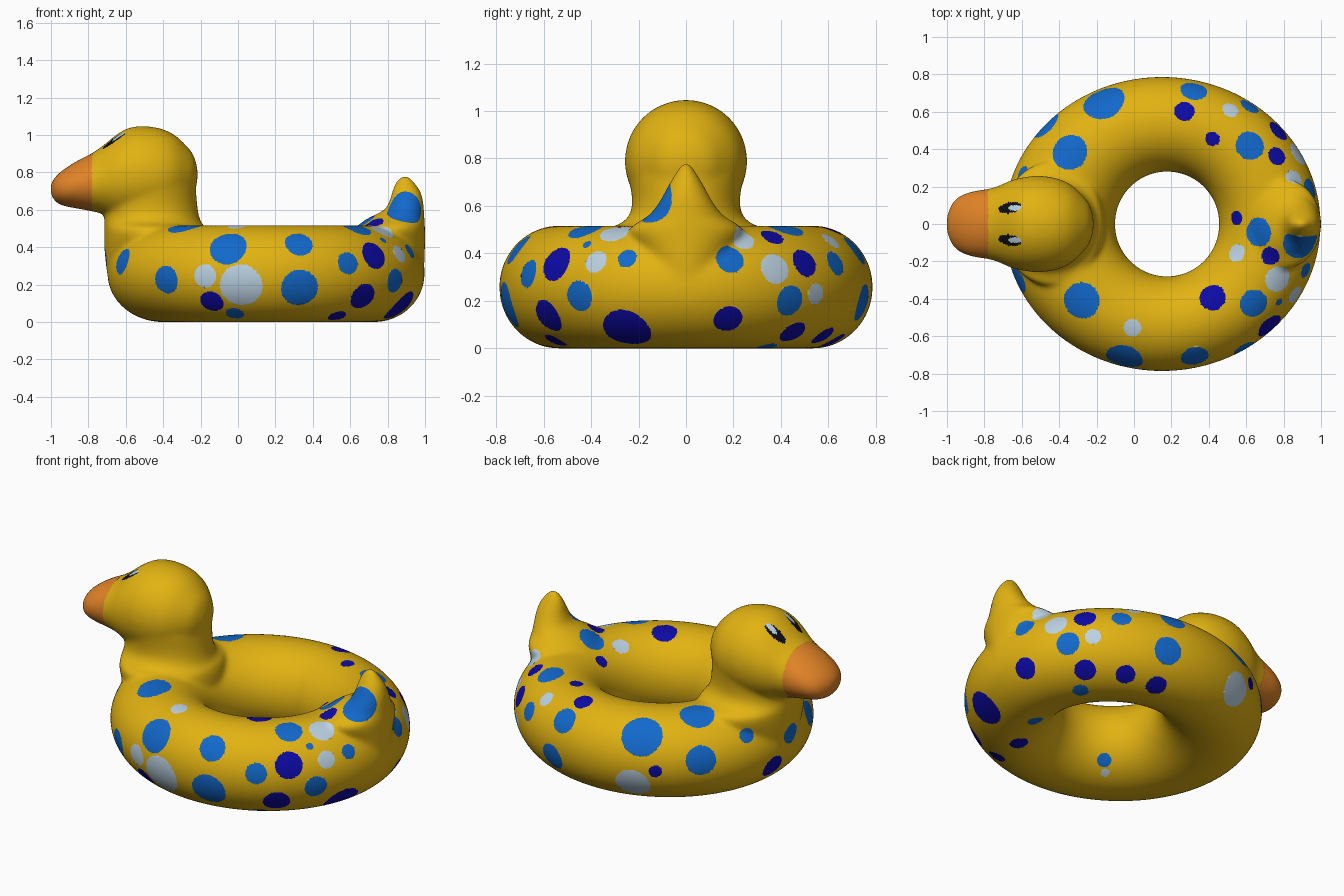
import bpy, bmesh, math
from mathutils import Vector
from mathutils.bvhtree import BVHTree
from mathutils.kdtree import KDTree

if "Cube" in bpy.data.objects:
    bpy.data.objects.remove(bpy.data.objects["Cube"])

VOXEL = 0.0095


def material(name, rgb):
    m = bpy.data.materials.new(name)
    m.diffuse_color = (*rgb, 1)
    m.use_nodes = True
    m.node_tree.nodes["Principled BSDF"].inputs["Base Color"].default_value = m.diffuse_color
    return m


MATS = [material("yellow vinyl", (0.76, 0.45, 0.006)),
        material("orange bill", (0.76, 0.23, 0.02)),
        material("mid blue spot", (0.006, 0.14, 0.60)),
        material("navy spot", (0.004, 0.003, 0.38)),
        material("pale spot", (0.50, 0.64, 0.76)),
        material("black eye", (0.004, 0.004, 0.006))]


def skin(bm, rows, closed):
    """Join rows of points into a tube; cap the ends unless closed."""
    vs = [[bm.verts.new(p) for p in row] for row in rows]
    n = len(vs[0])
    for i in range(len(vs) if closed else len(vs) - 1):
        a, b = vs[i], vs[(i + 1) % len(vs)]
        for j in range(n):
            k = (j + 1) % n
            bm.faces.new((a[j], a[k], b[k], b[j]))
    if not closed:
        bm.faces.new(vs[0][::-1])
        bm.faces.new(vs[-1])


def loft(bm, rings, place, steps=4, sides=48):
    """Smoothly interpolated elliptical sections: (position, centre, r1, r2)."""
    path = []
    for i in range(len(rings) - 1):
        p0, p1, p2, p3 = (Vector(rings[max(0, min(len(rings) - 1, i + d))]) for d in (-1, 0, 1, 2))
        for s in range(steps):
            t = s / steps
            path.append(0.5 * (2 * p1 + (p2 - p0) * t + (2 * p0 - 5 * p1 + 4 * p2 - p3) * t * t
                               + (3 * p1 - p0 - 3 * p2 + p3) * t ** 3))
    path.append(Vector(rings[-1]))
    skin(bm, [[place(q, math.cos(j * math.tau / sides), math.sin(j * math.tau / sides))
               for j in range(sides)] for q in path], False)


along_x = lambda q, c, s: (q[0], q[2] * c, q[1] + q[3] * s)
along_z = lambda q, c, s: (q[1] + q[2] * c, q[3] * s, q[0])

bm = bmesh.new()

# inflated ring: tube between the hole ellipse and the outer ellipse
rows = []
for i in range(128):
    u = i * math.tau / 128
    inner = Vector((0.177 + 0.278 * math.cos(u), 0.28 * math.sin(u), 0))
    outer = Vector((0.150 + 0.848 * math.cos(u), 0.787 * math.sin(u), 0))
    mid, half = (inner + outer) / 2, (outer - inner) / 2
    rows.append([mid + half * math.cos(v) + Vector((0, 0, 0.259 + 0.259 * math.sin(v)))
                 for v in (j * math.tau / 48 for j in range(48))])
skin(bm, rows, True)

# head and bill
loft(bm, [(-0.216, 0.79, 0.03, 0.03), (-0.235, 0.79, 0.098, 0.098), (-0.27, 0.79, 0.147, 0.147),
          (-0.34, 0.79, 0.212, 0.212), (-0.42, 0.79, 0.246, 0.247), (-0.51, 0.79, 0.258, 0.258),
          (-0.59, 0.787, 0.25, 0.25), (-0.66, 0.775, 0.233, 0.22), (-0.72, 0.762, 0.206, 0.184),
          (-0.78, 0.748, 0.188, 0.156), (-0.87, 0.733, 0.174, 0.124), (-0.94, 0.717, 0.145, 0.094),
          (-0.98, 0.71, 0.098, 0.063), (-1.002, 0.712, 0.035, 0.025)], along_x)

# neck and chest, flaring onto the ring
loft(bm, [(0.12, -0.40, 0.18, 0.15), (0.22, -0.42, 0.265, 0.22), (0.35, -0.43, 0.281, 0.28),
          (0.45, -0.435, 0.28, 0.33), (0.505, -0.443, 0.272, 0.325), (0.53, -0.455, 0.26, 0.27),
          (0.57, -0.462, 0.253, 0.235), (0.63, -0.47, 0.252, 0.228), (0.72, -0.475, 0.25, 0.24)], along_z)

# pointed tail, flaring onto the ring
loft(bm, [(0.26, 0.84, 0.155, 0.12), (0.40, 0.82, 0.18, 0.19), (0.49, 0.81, 0.19, 0.24),
          (0.525, 0.825, 0.174, 0.215), (0.555, 0.845, 0.152, 0.165), (0.60, 0.888, 0.107, 0.125),
          (0.65, 0.90, 0.09, 0.095), (0.70, 0.90, 0.076, 0.068), (0.745, 0.894, 0.053, 0.04),
          (0.78, 0.892, 0.024, 0.018)], along_z)

bmesh.ops.recalc_face_normals(bm, faces=bm.faces)
mesh = bpy.data.meshes.new("swim_ring")
bm.to_mesh(mesh)
bm.free()
obj = bpy.data.objects.new("swim_ring", mesh)
bpy.context.collection.objects.link(obj)

# fuse the parts into one soft skin
rem = obj.modifiers.new("fuse", 'REMESH')
rem.mode, rem.voxel_size = 'VOXEL', VOXEL
smo = obj.modifiers.new("soften", 'SMOOTH')
smo.factor, smo.iterations = 0.5, 36
bpy.context.view_layer.update()
fused = bpy.data.meshes.new_from_object(obj.evaluated_get(bpy.context.evaluated_depsgraph_get()))
obj.modifiers.clear()
obj.data = fused
bpy.data.meshes.remove(mesh)
fused.name = "swim_ring"
fused.materials.clear()
for m in MATS:
    fused.materials.append(m)

bm = bmesh.new()
bm.from_mesh(fused)
low = min(v.co.z for v in bm.verts)
for v in bm.verts:
    v.co.z -= low
    if abs(v.co.x + 0.78) < VOXEL * 0.5:
        v.co.x = -0.78
bm.normal_update()
bm.verts.ensure_lookup_table()
bm.faces.ensure_lookup_table()
tree = BVHTree.FromBMesh(bm)


def kd_of(points):
    kd = KDTree(len(points))
    for i, p in enumerate(points):
        kd.insert(p, i)
    kd.balance()
    return kd


vert_kd = kd_of([v.co.copy() for v in bm.verts])
face_kd = kd_of([f.calc_center_median() for f in bm.faces])

# bill and eyes
for f in bm.faces:
    c = f.calc_center_median()
    f.material_index = 1 if c.x < -0.78 else 0
    if c.z > 0.85 and c.x > -0.78:
        ay = abs(c.y)
        if ((c.x + 0.663) / 0.062) ** 2 + ((ay - 0.087 - 0.15 * (c.x + 0.663)) / 0.029) ** 2 < 1:
            f.material_index = 5
            if ((c.x + 0.635) / 0.036) ** 2 + ((ay - 0.088) / 0.015) ** 2 < 1:
                f.material_index = 4

# spots: side they are seen from, two coordinates on that side, radius
BLUE = [("front", -.62, .326, .072), ("front", -.385, .225, .075), ("front", -.053, .40, .10),
        ("front", .326, .42, .075), ("front", .33, .18, .10), ("front", .588, .315, .06),
        ("front", .893, .61, .10), ("front", -.016, .043, .05), ("right", -.45, .22, .065),
        ("right", -.248, .38, .042), ("right", -.417, .438, .02), ("right", .185, .375, .06),
        ("right", .438, .20, .065), ("right", .63, .36, .055), ("back", .38, .19, .08),
        ("top", -.163, .658, .115), ("top", -.345, .385, .095), ("top", .32, .716, .073),
        ("top", .62, .42, .077), ("top", .665, -.043, .077), ("top", -.28, -.41, .097),
        ("top", .64, -.425, .075), ("back", -.47, .31, .085), ("left", .27, .40, .042),
        ("left", 0, .34, .06), ("below", .67, .34, .045), ("below", .64, -.085, .045),
        ("below", -.02, -.28, .04)]
NAVY = [("front", -.14, .107, .065), ("front", .727, .358, .077), ("front", .668, .134, .075),
        ("front", .53, .03, .05), ("right", -.25, .076, .105), ("right", .177, .122, .062),
        ("right", .50, .362, .062), ("right", .577, .05, .055), ("top", .765, .363, .05),
        ("top", .27, .604, .054), ("top", .42, .455, .038), ("top", .548, .032, .038),
        ("top", .73, -.17, .05), ("top", .42, -.393, .07), ("left", .12, .17, .07),
        ("back", -.27, .25, .037), ("below", .36, .62, .058), ("below", .73, .45, .06),
        ("below", .56, -.32, .052)]
PALE = [("front", -.176, .246, .063), ("front", .016, .193, .115), ("top", .77, -.295, .07),
        ("right", -.38, .366, .05), ("top", .858, .235, .056), ("right", .375, .337, .066),
        ("right", .547, .23, .045), ("top", .516, .61, .045), ("top", .548, -.155, .048),
        ("top", -.008, -.556, .048), ("back", -.14, .15, .10), ("below", -.06, -.32, .025)]
RAYS = {"front": lambda a, b: ((a, -3, b), (0, 1, 0)), "back": lambda a, b: ((a, 3, b), (0, -1, 0)),
        "right": lambda a, b: ((3, a, b), (-1, 0, 0)), "left": lambda a, b: ((-3, a, b), (1, 0, 0)),
        "top": lambda a, b: ((a, b, 3), (0, 0, -1)), "below": lambda a, b: ((a, b, -3), (0, 0, 1))}

for index, spots in ((2, BLUE), (3, NAVY), (4, PALE)):
    for side, a, b, r in spots:
        start, way = RAYS[side](a, b)
        hit, normal, _, _ = tree.ray_cast(Vector(start), Vector(way))
        if hit is None:
            continue
        # pull nearby vertices onto the rim so the spot edge is clean
        for _, i, _ in vert_kd.find_range(hit, r + VOXEL):
            d = bm.verts[i].co - hit
            if abs(d.length - r) < VOXEL * 0.45:
                bm.verts[i].co = hit + d.normalized() * r
        for _, i, _ in face_kd.find_range(hit, r + VOXEL):
            f = bm.faces[i]
            if (f.calc_center_median() - hit).length < r and f.normal.dot(normal) > 0:
                f.material_index = index

for f in bm.faces:
    f.smooth = True
bm.to_mesh(fused)
bm.free()
